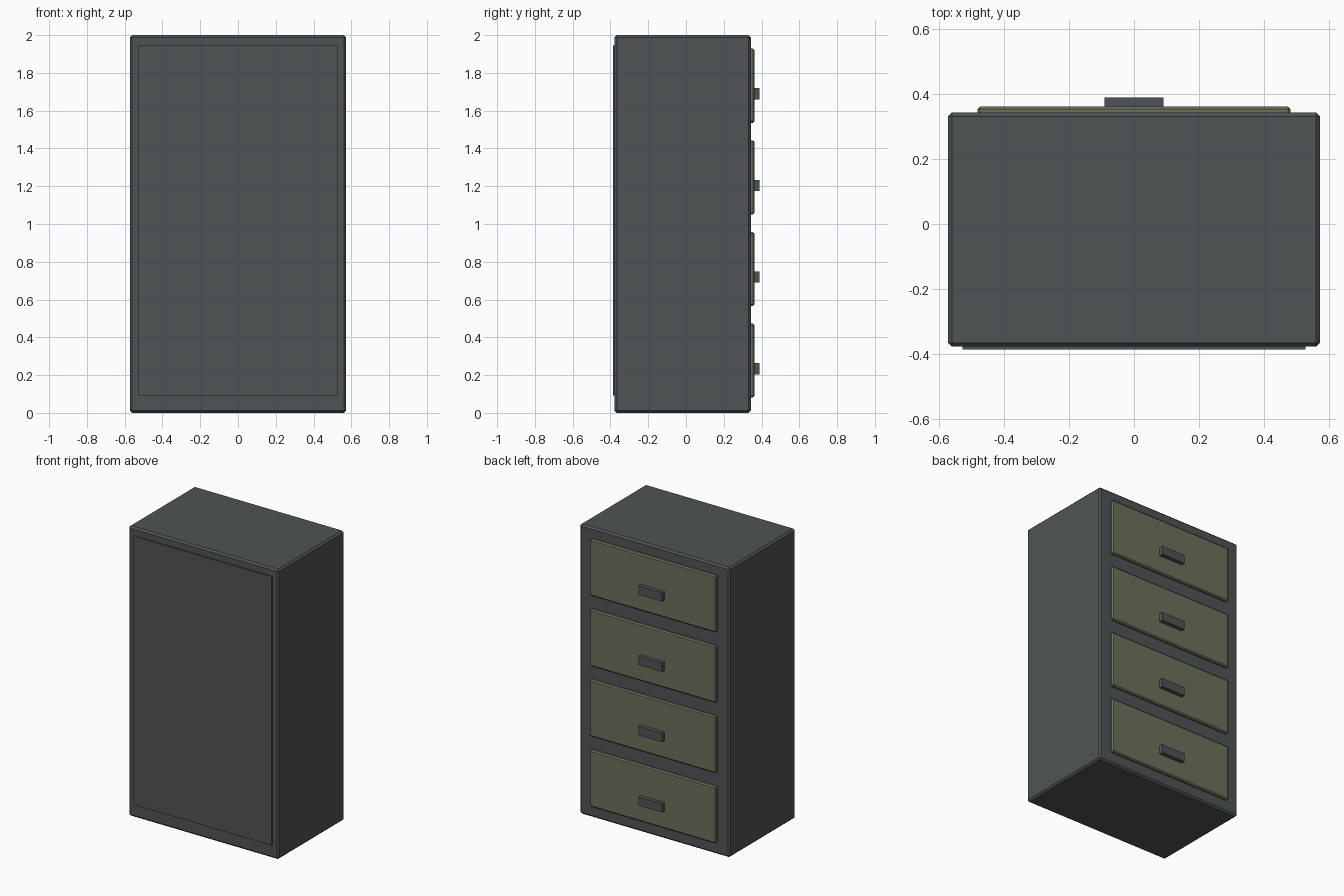
import bpy

cube = bpy.data.objects.get("Cube")
if cube:
    bpy.data.objects.remove(cube, do_unlink=True)


def material(name, rgb):
    mat = bpy.data.materials.new(name)
    mat.use_nodes = True
    color = (*rgb, 1)
    mat.diffuse_color = color
    mat.node_tree.nodes["Principled BSDF"].inputs["Base Color"].default_value = color
    return mat


def box(name, low, high, mat, bevel=0):
    """Box between two corners, with an optional chamfer."""
    center = [(a + b) / 2 for a, b in zip(low, high)]
    bpy.ops.mesh.primitive_cube_add(size=1, location=center)
    obj = bpy.context.object
    obj.name = name
    obj.scale = [b - a for a, b in zip(low, high)]
    bpy.ops.object.transform_apply(location=False, rotation=False, scale=True)
    obj.data.materials.append(mat)
    if bevel:
        mod = obj.modifiers.new("Chamfer", "BEVEL")
        mod.width = bevel
        mod.segments = 1
    return obj


gray = material("dark gray metal", (0.08, 0.088, 0.09))
olive = material("olive drawer paint", (0.145, 0.165, 0.105))

# Cabinet body and the raised panel on its plain side
box("cabinet_body", (-0.573, -0.378, 0), (0.573, 0.343, 2), gray, 0.012)
box("rear_panel", (-0.528, -0.387, 0.092), (0.528, -0.36, 1.945), gray)

# Four evenly spaced drawers, each with a block handle
for i in range(4):
    z = 0.277 + i * 0.485
    box(f"drawer_front_{i + 1}", (-0.482, 0.32, z - 0.196), (0.482, 0.362, z + 0.196), olive, 0.008)
    box(f"drawer_handle_{i + 1}", (-0.091, 0.361, z - 0.073), (0.091, 0.39, z - 0.013), gray)
